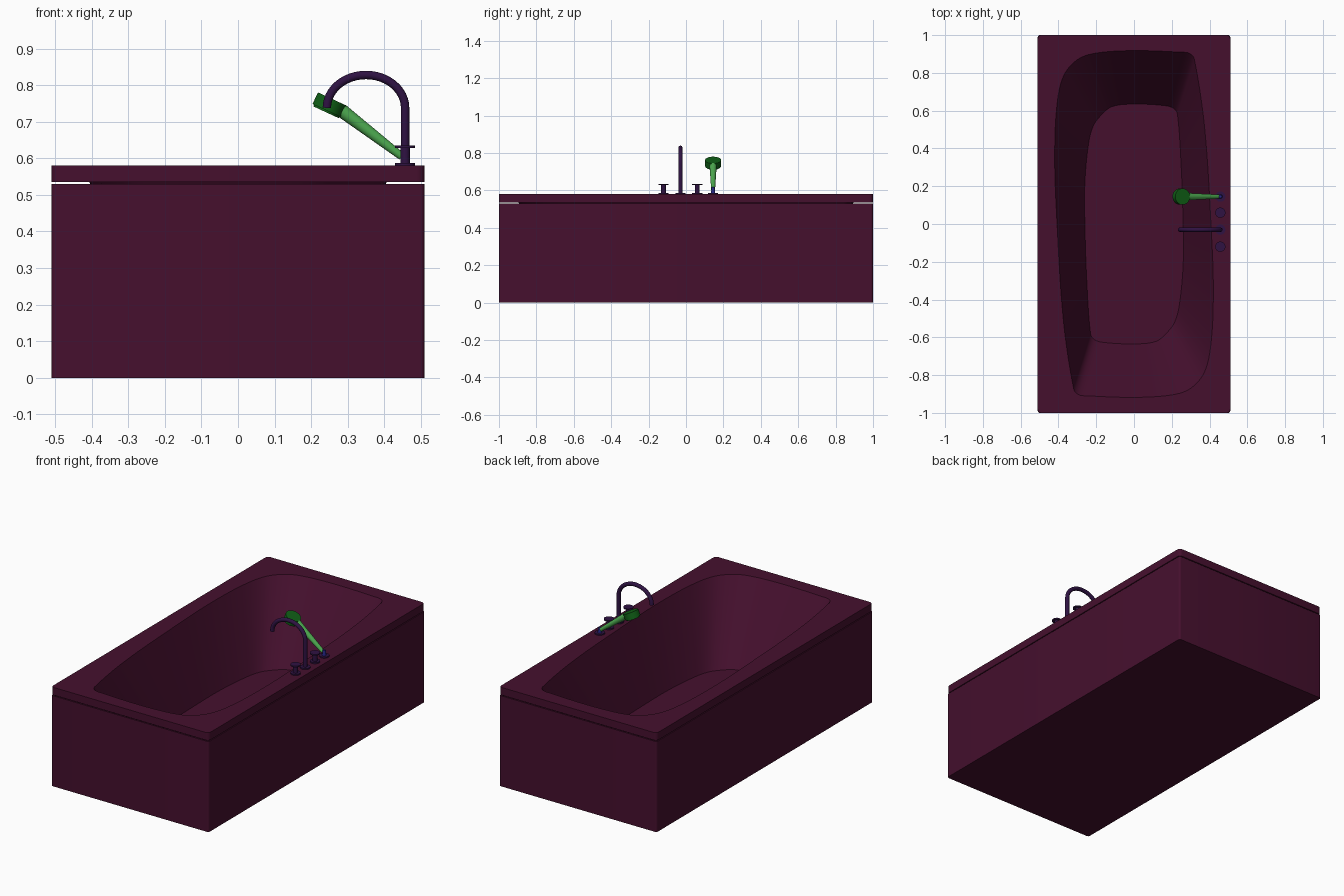
import bpy, bmesh, math
from mathutils import Vector

if "Cube" in bpy.data.objects:
    bpy.data.objects.remove(bpy.data.objects["Cube"])


def material(name, rgb):
    m = bpy.data.materials.new(name)
    m.diffuse_color = (*rgb, 1)
    m.use_nodes = True
    m.node_tree.nodes["Principled BSDF"].inputs["Base Color"].default_value = m.diffuse_color
    return m


PLUM = material("plum", (0.06, 0.005, 0.027))
VIOLET = material("violet", (0.028, 0.006, 0.055))
LIGHT_GREEN = material("light_green", (0.075, 0.40, 0.08))
DARK_GREEN = material("dark_green", (0.005, 0.115, 0.008))
BLUE = material("blue", (0.02, 0.02, 0.24))


def finish(bm, name, mat, angle=30):
    bmesh.ops.recalc_face_normals(bm, faces=bm.faces)
    me = bpy.data.meshes.new(name)
    bm.to_mesh(me)
    bm.free()
    me.shade_smooth()
    me.set_sharp_from_angle(angle=math.radians(angle))
    me.materials.append(mat)
    ob = bpy.data.objects.new(name, me)
    bpy.context.collection.objects.link(ob)
    return ob


def ring(bm, pts, z):
    return [bm.verts.new((x, y, z)) for x, y in pts]


def bridge(bm, a, b):
    n = len(a)
    for i in range(n):
        bm.faces.new((a[i], a[(i + 1) % n], b[(i + 1) % n], b[i]))


def fill_between(bm, outer, inner):
    edges = []
    for loop in (outer, inner):
        for i in range(len(loop)):
            pair = (loop[i - 1], loop[i])
            edges.append(bm.edges.get(pair) or bm.edges.new(pair))
    bmesh.ops.triangle_fill(bm, edges=edges, use_beauty=True, normal=(0, 0, 1))


def rounded_rect(hx, hy, r, n=5):
    pts = []
    for k, (sx, sy) in enumerate(((1, 1), (-1, 1), (-1, -1), (1, -1))):
        for i in range(n + 1):
            a = math.pi / 2 * (k + i / n)
            pts.append((sx * (hx - r) + r * math.cos(a), sy * (hy - r) + r * math.sin(a)))
    return pts


def smooth_loop(half, steps=5):
    """Half outline, repeated by a half turn, then splined."""
    p = [Vector(q) for q in half]
    p += [-q for q in p]
    n = len(p)
    tan = [(p[(i + 1) % n] - p[i - 1]).normalized() for i in range(n)]
    out = []
    for i in range(n):
        a, b = p[i], p[(i + 1) % n]
        d = (b - a).length
        for s in range(steps):
            t = s / steps
            out.append(a * (2*t**3 - 3*t**2 + 1) + b * (3*t**2 - 2*t**3)
                       + tan[i] * d * (t**3 - 2*t**2 + t)
                       + tan[(i + 1) % n] * d * (t**3 - t**2))
    return out


def rod(name, p, q, r1, r2, mat, seg=32):
    """Cylinder or cone between two points."""
    p, q = Vector(p), Vector(q)
    bm = bmesh.new()
    bmesh.ops.create_cone(bm, cap_ends=True, segments=seg, radius1=r1, radius2=r2, depth=(q - p).length)
    bm.transform((q - p).to_track_quat('Z', 'Y').to_matrix().to_4x4())
    bmesh.ops.translate(bm, verts=bm.verts, vec=(p + q) / 2)
    return finish(bm, name, mat)


# Tub: rim slab with a twisted, tapering basin
top = smooth_loop([(-0.41, 0.05), (-0.42, 0.34), (-0.41, 0.61), (-0.375, 0.78), (-0.3, 0.87), (-0.2, 0.905),
                   (0, 0.918), (0.24, 0.91), (0.295, 0.903), (0.32, 0.87), (0.375, 0.5)])
floor = smooth_loop([(-0.26, 0.0), (-0.26, 0.22), (-0.24, 0.43), (-0.215, 0.52), (-0.17, 0.58), (-0.115, 0.622),
                     (0, 0.635), (0.16, 0.627), (0.21, 0.612), (0.23, 0.58), (0.25, 0.3)])
RIM, UNDER, FLOOR = 0.58, 0.535, 0.165
under = [a.lerp(b, 0.1) for a, b in zip(top, floor)]

bm = bmesh.new()
slab = rounded_rect(0.51, 1.0, 0.02)
outer_top, outer_low = ring(bm, slab, RIM), ring(bm, slab, UNDER)
in_top, in_floor = ring(bm, top, RIM), ring(bm, floor, FLOOR)
back_top = ring(bm, [p * 1.006 for p in under], UNDER)
back_floor = ring(bm, [p * 1.006 for p in floor], FLOOR - 0.006)
bridge(bm, outer_top, outer_low)
bridge(bm, in_top, in_floor)
bridge(bm, back_top, back_floor)
bm.faces.new(in_floor)
bm.faces.new(back_floor)
fill_between(bm, outer_top, in_top)
fill_between(bm, outer_low, back_top)
finish(bm, "tub_basin", PLUM)

# Skirt: thin-walled open box under the rim
bm = bmesh.new()
out, inn = rounded_rect(0.51, 1.0, 0.012), rounded_rect(0.502, 0.992, 0.006)
loops = [ring(bm, out, 0), ring(bm, out, 0.53), ring(bm, inn, 0.53), ring(bm, inn, 0.008)]
for a, b in zip(loops, loops[1:]):
    bridge(bm, a, b)
bm.faces.new(loops[0])
bm.faces.new(loops[-1])
finish(bm, "tub_skirt", PLUM)

# Base plates for every fitting
X = 0.457
for i, y in enumerate((-0.12, -0.03, 0.06, 0.145)):
    rod(f"base_plate_{i}", (X, y, RIM - 0.002), (X, y, RIM + 0.007), 0.027, 0.027, VIOLET)

# Tap knobs
for side, y in (("left", -0.12), ("right", 0.06)):
    rod(f"tap_stem_{side}", (X, y, RIM), (X, y, 0.63), 0.013, 0.013, VIOLET)
    rod(f"tap_cap_{side}", (X, y, 0.628), (X, y, 0.635), 0.027, 0.027, VIOLET)

# Gooseneck spout
path = [(X, RIM), (X, 0.66)]
path += [(0.35 + 0.107 * math.cos(math.pi * i / 24), 0.738 + 0.09 * math.sin(math.pi * i / 24)) for i in range(25)]
cu = bpy.data.curves.new("spout_path", 'CURVE')
cu.dimensions = '3D'
cu.bevel_depth = 0.0115
cu.bevel_resolution = 5
cu.use_fill_caps = True
sp = cu.splines.new('POLY')
sp.points.add(len(path) - 1)
for pt, (x, z) in zip(sp.points, path):
    pt.co = (x, -0.03, z, 1)
tmp = bpy.data.objects.new("spout_path", cu)
bpy.context.collection.objects.link(tmp)
bpy.context.view_layer.update()
me = bpy.data.meshes.new_from_object(tmp.evaluated_get(bpy.context.evaluated_depsgraph_get()))
bpy.data.objects.remove(tmp)
bm = bmesh.new()
bm.from_mesh(me)
bmesh.ops.remove_doubles(bm, verts=bm.verts, dist=1e-5)
finish(bm, "spout", VIOLET, 40)

# Hand shower: holder, handle, tilted head and face plate
Y = 0.145
rod("shower_holder", (X, Y, RIM), (X, Y, 0.617), 0.012, 0.008, BLUE)
rod("shower_handle", (0.448, Y, 0.605), (0.283, Y, 0.731), 0.0105, 0.019, LIGHT_GREEN)
c, axis = Vector((0.25, Y, 0.746)), Vector((0.42, 0, 0.907)).normalized()
rod("shower_head", c - axis * 0.017, c + axis * 0.018, 0.043, 0.043, DARK_GREEN, 48)
rod("shower_face", c - axis * 0.022, c - axis * 0.016, 0.038, 0.038, DARK_GREEN, 48)
